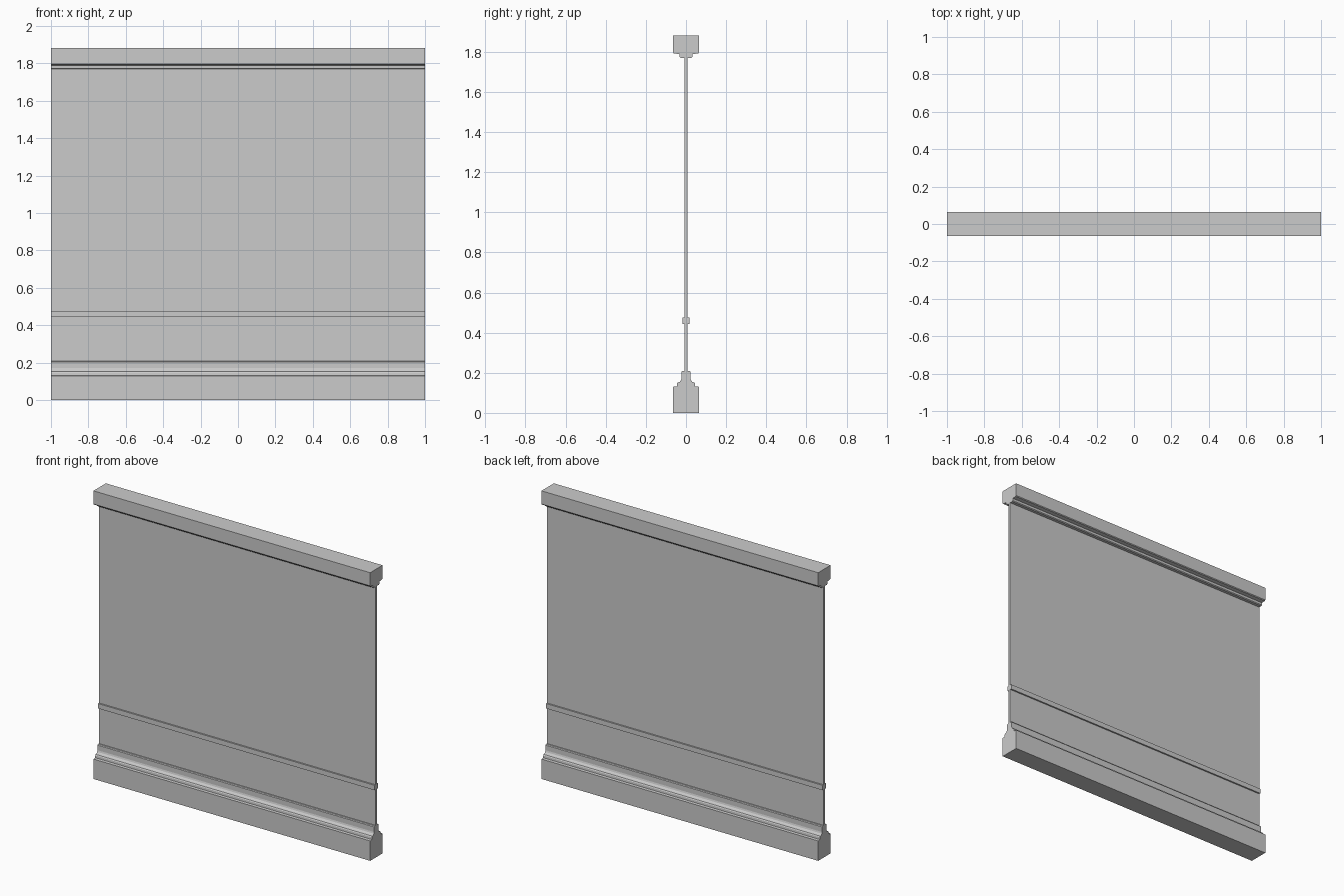
import bpy, bmesh

if "Cube" in bpy.data.objects:
    bpy.data.objects.remove(bpy.data.objects["Cube"])


def extrude_profile(name, half, length=2.0):
    """Mirror a half profile of (y, z) points about y = 0 and extrude it along x."""
    outline = half + [(-y, z) for y, z in reversed(half)]
    bm = bmesh.new()
    face = bm.faces.new([bm.verts.new((-length / 2, y, z)) for y, z in outline])
    ext = bmesh.ops.extrude_face_region(bm, geom=[face])
    moved = [v for v in ext["geom"] if isinstance(v, bmesh.types.BMVert)]
    bmesh.ops.translate(bm, verts=moved, vec=(length, 0, 0))
    bmesh.ops.recalc_face_normals(bm, faces=bm.faces)
    mesh = bpy.data.meshes.new(name)
    bm.to_mesh(mesh)
    bm.free()
    obj = bpy.data.objects.new(name, mesh)
    bpy.context.collection.objects.link(obj)
    return obj


# Stepped plinth with a small cove between the two ledges
extrude_profile("base_plinth", [
    (0.064, 0.0), (0.064, 0.13), (0.046, 0.132), (0.045, 0.146), (0.041, 0.152),
    (0.031, 0.155), (0.025, 0.162), (0.022, 0.172), (0.022, 0.205), (0.018, 0.21)])

# Thin wall panel
extrude_profile("wall_panel", [(0.0075, 0.20), (0.0075, 1.78)])

# Narrow dado rail on both faces
extrude_profile("dado_rail", [(0.0175, 0.443), (0.0175, 0.475)])

# Top rail with stepped moulding underneath
extrude_profile("top_rail", [
    (0.027, 1.769), (0.032, 1.774), (0.033, 1.789), (0.060, 1.791),
    (0.064, 1.796), (0.064, 1.882)])
